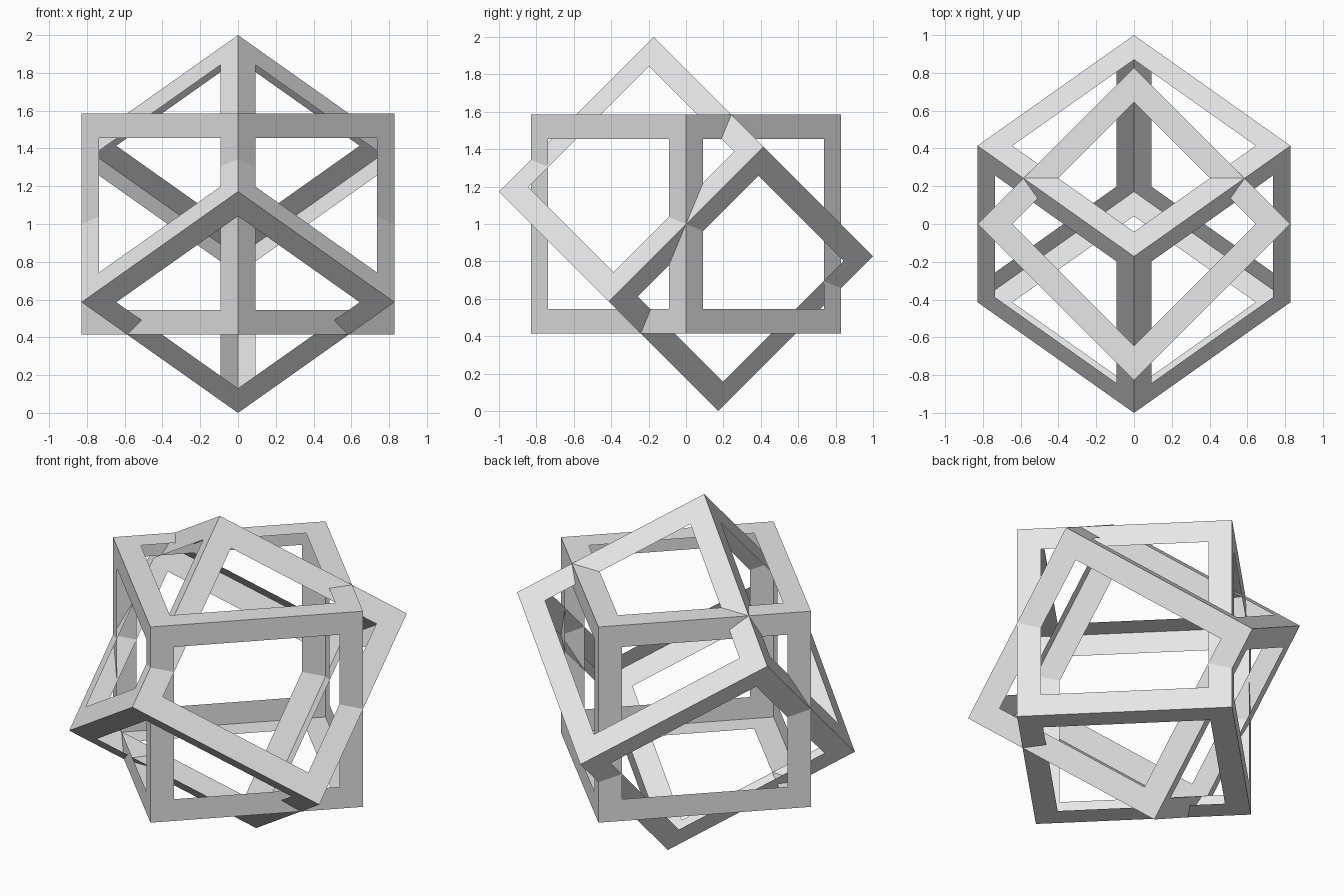
import bpy
import bmesh
import math
from mathutils import Matrix

# Clear the default object
cube = bpy.data.objects.get("Cube")
if cube:
    bpy.data.objects.remove(cube, do_unlink=True)

SIDE = 2 * (2 - math.sqrt(2))   # cube edge length
BORDER = 0.13                   # width of the flat frame strips

grey = bpy.data.materials.new("light_grey")
grey.use_nodes = True
grey.diffuse_color = (0.8, 0.8, 0.8, 1)
grey.node_tree.nodes["Principled BSDF"].inputs["Base Color"].default_value = (0.8, 0.8, 0.8, 1)


def cube_frame(name, rotation):
    """Hollow cube of thin sheets with a square window in every face."""
    bm = bmesh.new()
    bmesh.ops.create_cube(bm, size=SIDE)
    windows = list(bm.faces)
    bmesh.ops.inset_individual(bm, faces=windows, thickness=BORDER, use_even_offset=True)
    bmesh.ops.delete(bm, geom=windows, context='FACES')
    bm.transform(Matrix.Translation((0, 0, 1)) @ rotation)
    mesh = bpy.data.meshes.new(name)
    bm.to_mesh(mesh)
    bm.free()
    mesh.materials.append(grey)
    obj = bpy.data.objects.new(name, mesh)
    bpy.context.collection.objects.link(obj)
    return obj


# Upright frame, turned corner-on to the front
turn = Matrix.Rotation(math.radians(45), 4, 'Z')
cube_frame("upright_cube_frame", turn)

# The same frame tipped about the left-right axis, interlocking with the first
tip = Matrix.Rotation(math.radians(-45), 4, 'X')
cube_frame("tilted_cube_frame", tip @ turn)
